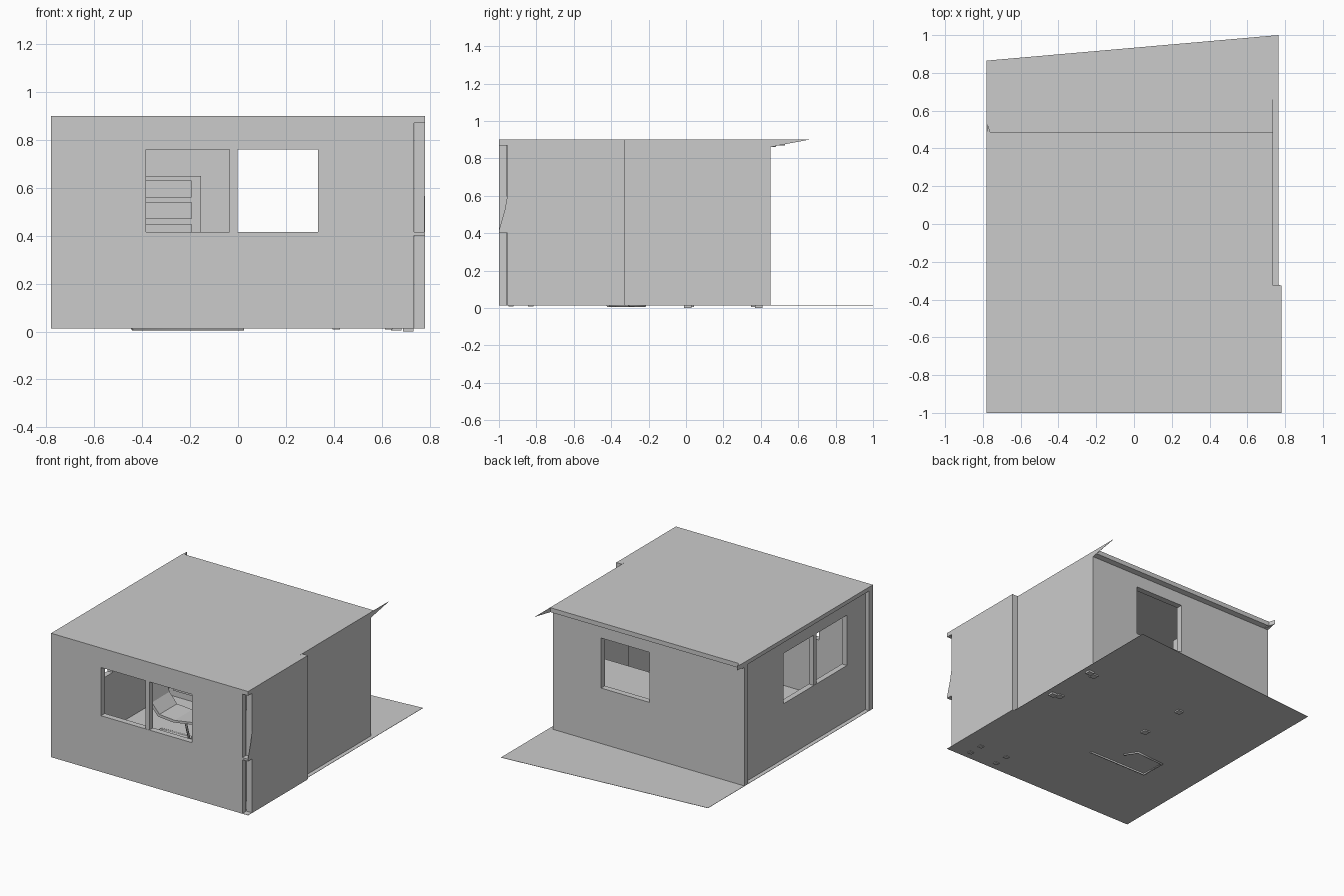
import bpy, bmesh, math
from mathutils import Vector

if "Cube" in bpy.data.objects:
    bpy.data.objects.remove(bpy.data.objects["Cube"])

FLOOR, TOP = 0.015, 0.9


def finish(name, bm):
    bmesh.ops.recalc_face_normals(bm, faces=bm.faces)
    me = bpy.data.meshes.new(name)
    bm.to_mesh(me)
    bm.free()
    ob = bpy.data.objects.new(name, me)
    bpy.context.collection.objects.link(ob)
    return ob


def add_box(bm, x0, x1, y0, y1, z0, z1):
    res = bmesh.ops.create_cube(bm, size=1)
    for v in res['verts']:
        v.co = Vector(((x0 + x1) / 2 + v.co.x * (x1 - x0),
                       (y0 + y1) / 2 + v.co.y * (y1 - y0),
                       (z0 + z1) / 2 + v.co.z * (z1 - z0)))


def boxes(name, *dims):
    bm = bmesh.new()
    for d in dims:
        add_box(bm, *d)
    return finish(name, bm)


def prism(name, pts, offset):
    """Extrude a flat outline of 3D points along an offset."""
    bm = bmesh.new()
    face = bm.faces.new([bm.verts.new(p) for p in pts])
    if Vector(offset).length > 0:
        res = bmesh.ops.extrude_face_region(bm, geom=[face])
        vs = [g for g in res['geom'] if isinstance(g, bmesh.types.BMVert)]
        bmesh.ops.translate(bm, verts=vs, vec=offset)
        if not face.is_valid or len(bm.faces) < len(pts) + 2:
            bm.faces.new([v for v in bm.verts if v not in vs])
    return finish(name, bm)


def window_wall(name, axis, a0, a1, d0, d1, w0, w1, h0, h1, mullion=None):
    """Wall along x or y with one opening and an optional mullion."""
    parts = [(a0, w0, FLOOR, TOP), (w1, a1, FLOOR, TOP),
             (w0, w1, FLOOR, h0), (w0, w1, h1, TOP)]
    dims = []
    for p, q, z0, z1 in parts:
        dims.append((p, q, d0, d1, z0, z1) if axis == 'x' else (d0, d1, p, q, z0, z1))
    bm = bmesh.new()
    for d in dims:
        add_box(bm, *d)
    bmesh.ops.remove_doubles(bm, verts=bm.verts, dist=1e-5)
    # join the four panels into one clean wall surface
    bmesh.ops.dissolve_limit(bm, angle_limit=0.01, verts=bm.verts, edges=bm.edges)
    ob = finish(name, bm)
    if mullion:
        p, q = mullion
        m = (p, q, d0 + .002, d1, h0, h1) if axis == 'x' else (d0 + .002, d1, p, q, h0, h1)
        boxes(name + "_mullion", m)
    return ob


def tube(name, pts, radius):
    cu = bpy.data.curves.new(name, 'CURVE')
    cu.dimensions = '3D'
    cu.bevel_depth = radius
    cu.bevel_resolution = 1
    cu.use_fill_caps = True
    sp = cu.splines.new('POLY')
    sp.points.add(len(pts) - 1)
    for p, c in zip(sp.points, pts):
        p.co = (*c, 1)
    ob = bpy.data.objects.new(name, cu)
    bpy.context.collection.objects.link(ob)
    return ob


# floor sheet with the skewed terrace at the back
prism("floor", [(-.78, -1, FLOOR), (.78, -1, FLOOR), (.78, -.33, FLOOR),
                (.765, -.32, FLOOR), (.765, 1, FLOOR), (-.78, .865, FLOOR)], (0, 0, -.002))

# roof slab with the stepped right edge
prism("roof", [(-.78, -1, TOP), (.78, -1, TOP), (.78, -.325, TOP), (.735, -.345, TOP),
               (.735, .488, TOP), (-.78, .488, TOP)], (0, 0, -.012))

# walls
window_wall("front_wall", 'x', -.78, .735, -1, -.957, -.385, .335, .415, .76, (-.035, -.002))
window_wall("back_wall", 'x', -.78, .735, .41, .453, -.03, .355, .412, .77)
window_wall("left_wall", 'y', -.96, .43, -.75, -.71, -.75, -.03, .41, .77, (-.405, -.375))
boxes("right_wall_front", (.737, .78, -.955, -.325, FLOOR, TOP))
boxes("right_wall_back", (.695, .735, -.34, .453, FLOOR, TOP))

# front right corner: ledge and leaning strip in the notch
boxes("corner_ledges", (.735, .78, -1, -.955, .40, .415), (.735, .78, -1, -.955, .87, TOP))
prism("corner_strip", [(.777, -.955, .415), (.777, -1, .415), (.777, -.97, .52),
                       (.777, -.955, .6)], (.003, 0, 0))

# eaves moulding along back and left, with pointed ends
prism("back_eave", [(-.78, .453, .86), (-.78, .488, .868), (-.78, .488, .895),
                    (-.78, .453, .895)], (1.515, 0, 0))
prism("left_eave", [(-.745, -.96, .86), (-.778, -.96, .87), (-.778, -.96, .895),
                    (-.745, -.96, .895)], (0, 1.44, 0))
prism("right_eave_point", [(.733, .453, .86), (.733, .50, .87), (.733, .66, TOP),
                           (.733, .453, TOP)], (.002, 0, 0))
prism("left_eave_point", [(-.78, .485, TOP), (-.76, .485, TOP), (-.775, .53, TOP)],
      (0, 0, -.03))

# dining table under the back window
legs = [(x - .022, x + .022, y - .022, y + .022, .004, .34)
        for x in (-.08, .66) for y in (.02, .37)]
boxes("table", (-.11, .69, -.01, .405, .34, .365), *legs)

# low stand by the front wall
feet = [(x - .016, x + .016, y - .014, y + .014, .008, .3)
        for x in (.41, .63) for y in (-.935, -.83)]
boxes("stand", (.39, .65, -.952, -.81, .3, .32), *feet)
boxes("table_feet", *[(x - .022, x + .022, y - .02, y + .02, 0, .02)
                      for x in (.71,) for y in (.01, .39)])

# chest of drawers on the back wall
boxes("chest", (-.70, -.155, .22, .408, FLOOR, .65),
      *[(-.66, -.195, .21, .22, z, z + .07) for z in (.06, .15, .24, .33, .38, .47, .56)])

# lounge chair: bent tube base and curved shell
tube("chair_base", [(.025, -.417, .012), (-.435, -.417, .012), (-.44, -.236, .012),
                    (-.22, -.22, .012), (-.17, -.30, .012), (-.2, -.32, .2)], .008)
profile = [(.0, .2), (-.06, .215), (-.22, .19), (-.34, .2), (-.40, .27), (-.44, .4)]
outline = profile + [(x + .012, z + .018) for x, z in reversed(profile)]
prism("chair_shell", [(x, -.42, z) for x, z in outline], (0, .2, 0))
